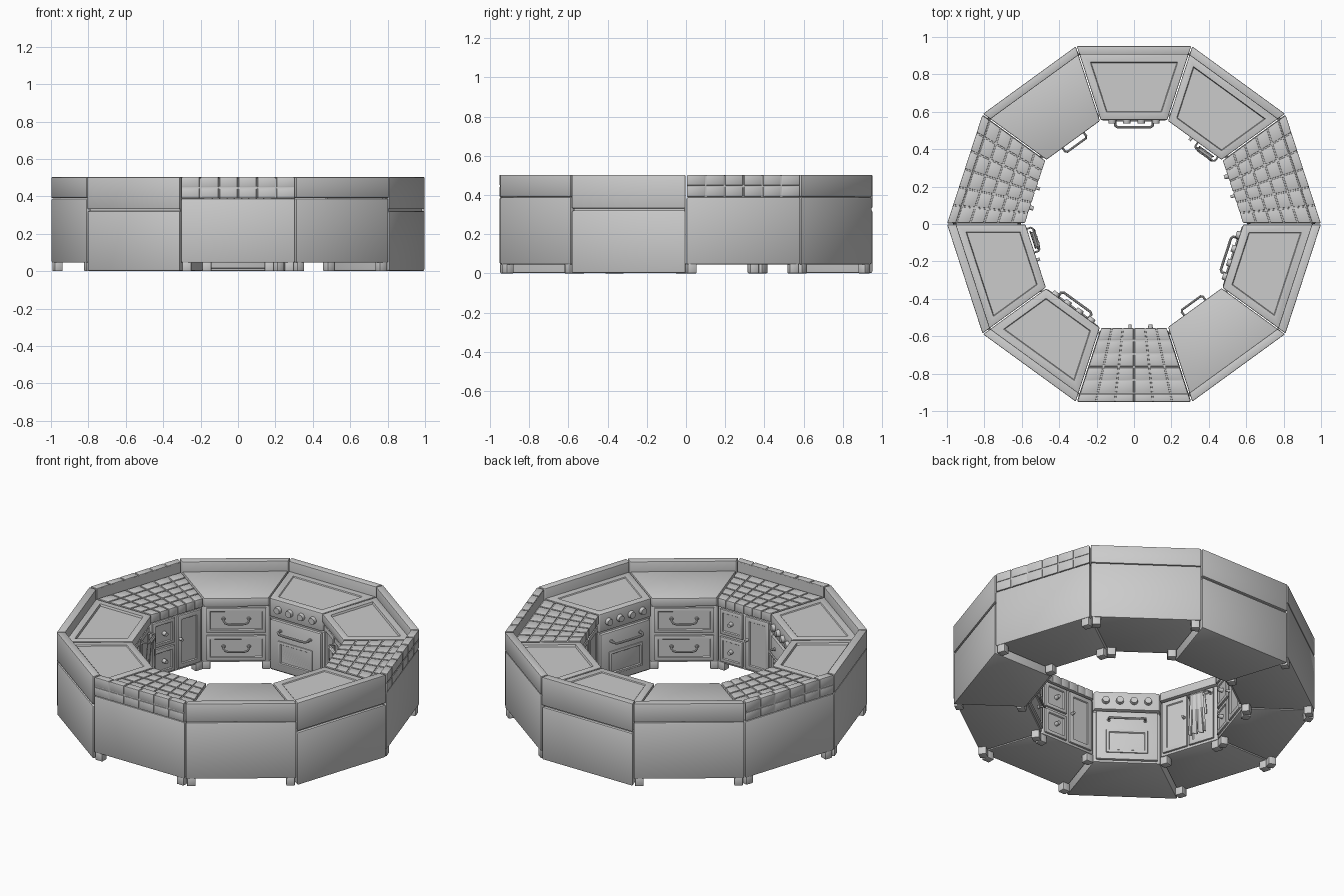
import bpy, bmesh
from math import tan, sin, pi, radians
from mathutils import Vector, Matrix

if "Cube" in bpy.data.objects:
    bpy.data.objects.remove(bpy.data.objects["Cube"])

T = tan(pi / 10)          # half-width of a unit per unit of radius
GAP = 0.003
rot = 0.0                 # rotation of the unit being built


def add(name, bm):
    bmesh.ops.recalc_face_normals(bm, faces=bm.faces)
    me = bpy.data.meshes.new(name)
    bm.to_mesh(me)
    bm.free()
    ob = bpy.data.objects.new(name, me)
    ob.rotation_euler.z = rot
    bpy.context.collection.objects.link(ob)
    return ob


def fill(bm, quad, z0, z1, bevel):
    """Bevelled prism over a quad of (x, y) points."""
    b = [bm.verts.new((x, y, z0)) for x, y in quad]
    t = [bm.verts.new((x, y, z1)) for x, y in quad]
    faces = [bm.faces.new(b[::-1]), bm.faces.new(t)]
    for i in range(4):
        j = (i + 1) % 4
        faces.append(bm.faces.new((b[i], b[j], t[j], t[i])))
    edges = list({e for f in faces for e in f.edges})
    if bevel:
        bmesh.ops.bevel(bm, geom=edges, offset=bevel, segments=2,
                        profile=0.5, affect='EDGES', clamp_overlap=True)


def solid(name, quad, z0, z1, bevel=0.005, face=None, rim=0.02, depth=-0.006):
    """Prism with an optional sunken panel on the face pointing along `face`."""
    bm = bmesh.new()
    fill(bm, quad, z0, z1, bevel)
    if face:
        bm.normal_update()
        f = max(bm.faces, key=lambda f: f.normal.dot(Vector(face)) * f.calc_area())
        bmesh.ops.inset_region(bm, faces=[f], thickness=rim, use_even_offset=True)
        bmesh.ops.inset_region(bm, faces=[f], thickness=0.004, depth=depth, use_even_offset=True)
    return add(name, bm)


def wedge(y0, y1, u0=-1, u1=1, m=0.0):
    """Slice of the ring from y0 to y1, u running -1..1 across the unit."""
    a, b = (y0 + m) * T - GAP, (y1 - m) * T - GAP
    return [(u0 * a + m, y0 + m), (u1 * a - m, y0 + m), (u1 * b - m, y1 - m), (u0 * b + m, y1 - m)]


def rect(x0, x1, y0, y1):
    return [(x0, y0), (x1, y0), (x1, y1), (x0, y1)]


def panel(name, x0, x1, z0, z1, y=0.558, rim=0.016):
    solid(name, rect(x0, x1, y, 0.575), z0, z1, 0.004, (0, -1, 0), rim)


def knob(name, x, z, r, y=0.558, length=0.022):
    bm = bmesh.new()
    m = Matrix.Translation((x, y - length / 2 + 0.002, z)) @ Matrix.Rotation(pi / 2, 4, 'X')
    bmesh.ops.create_cone(bm, cap_ends=True, segments=20, radius1=r, radius2=r * 0.85,
                          depth=length + 0.004, matrix=m)
    add(name, bm)


def handle(name, x, z, w, drop=0.0, y=0.558, out=0.036, r=0.006):
    pts = [(-w, y + 0.005, z), (-w, y - out * .75, z), (-w * .88, y - out, z - drop * .6),
           (-w * .65, y - out, z - drop)]
    pts += [(-a, b, c) for a, b, c in reversed(pts)]
    cu = bpy.data.curves.new(name, 'CURVE')
    cu.dimensions = '3D'
    cu.bevel_depth, cu.bevel_resolution, cu.use_fill_caps = r, 2, True
    sp = cu.splines.new('POLY')
    sp.points.add(len(pts) - 1)
    for p, (a, b, c) in zip(sp.points, pts):
        p.co = (x + a, b, c, 1)
    ob = bpy.data.objects.new(name, cu)
    ob.rotation_euler.z = rot
    bpy.context.collection.objects.link(ob)
    for s in (-1, 1):
        knob(name + "_mount", x + s * w, z, 0.011, y, 0.004)


def cabinet():
    solid("cabinet_body", wedge(0.57, 0.951), 0.045, 0.389, 0.008)
    for y in (0.575, 0.903):
        for s in (-1, 1):
            x = s * (y * T - 0.02)
            solid("cabinet_foot", rect(x - 0.024, x + 0.024, y, y + 0.045), 0, 0.05, 0.005)


def backsplash(z0):
    solid("backsplash", wedge(0.905, 0.951), z0, 0.503, 0.005)


def tile_unit():
    cabinet()
    # grout core with separate tiles on counter and backsplash
    solid("grout_counter", wedge(0.557, 0.91, m=0.003), 0.391, 0.438, 0)
    solid("grout_backsplash", wedge(0.905, 0.951, m=0.003), 0.391, 0.499, 0)
    bm = bmesh.new()
    g, n = 0.0035, 6
    for c in range(n):
        u0, u1 = -1 + 2 * c / n, -1 + 2 * (c + 1) / n
        for r in range(5):
            y0 = 0.553 + r * 0.0704
            fill(bm, wedge(y0, y0 + 0.0704, u0, u1, g), 0.391, 0.443, 0.003)
        for z0, z1 in ((0.391, 0.442), (0.449, 0.503)):
            q = wedge(0.905, 0.951, u0, u1, g)
            q[2], q[3] = (q[2][0], 0.951), (q[3][0], 0.951)
            fill(bm, q, z0, z1, 0.003)
    add("counter_tiles", bm)
    # two small drawers on the left, door on the right
    for z0, z1 in ((0.06, 0.212), (0.228, 0.38)):
        panel("small_drawer", -0.165, -0.012, z0, z1)
        knob("drawer_knob", -0.088, (z0 + z1) / 2, 0.013)
    panel("cabinet_door", 0.008, 0.165, 0.06, 0.38, rim=0.022)
    knob("door_knob", 0.022, 0.24, 0.009)


def drawer_unit():
    cabinet()
    solid("countertop", wedge(0.553, 0.907), 0.391, 0.443, 0.006)
    backsplash(0.391)
    for z0, z1 in ((0.06, 0.212), (0.228, 0.38)):
        panel("wide_drawer", -0.165, 0.165, z0, z1)
        handle("drawer_handle", 0, (z0 + z1) / 2 + 0.01, 0.07, 0.015)


def sink_unit():
    cabinet()
    solid("sink_countertop", wedge(0.553, 0.907), 0.391, 0.443, 0.005, (0, 0, 1), 0.034, -0.012)
    backsplash(0.391)
    for x0, x1 in ((-0.165, -0.006), (0.006, 0.165)):
        panel("sink_door", x0, x1, 0.06, 0.38, rim=0.022)
    knob("door_knob", -0.022, 0.24, 0.009)
    handle("towel_bar", 0.086, 0.345, 0.066, 0, r=0.005)
    # towel folded over the bar, flaring into waves downwards
    bm = bmesh.new()
    path = [(0.544, 0.22), (0.541, 0.28), (0.536, 0.34), (0.524, 0.355), (0.513, 0.34),
            (0.515, 0.28), (0.518, 0.21), (0.521, 0.14), (0.522, 0.1)]
    rows = []
    for y, z in path:
        k = (0.36 - z) / 0.26
        front = y < 0.53
        rows.append([bm.verts.new((0.086 + (i / 20 - 0.5) * (0.08 + 0.035 * k),
                                   y + (0.011 * k * sin(i / 20 * 6 * pi) if front else 0),
                                   z - 0.012 * k * (i / 20))) for i in range(21)])
    for a, b in zip(rows, rows[1:]):
        for i in range(20):
            bm.faces.new((a[i], a[i + 1], b[i + 1], b[i]))
    ob = add("towel", bm)
    ob.modifiers.new("thickness", 'SOLIDIFY').thickness = 0.004


def stove_unit():
    solid("stove_body", wedge(0.57, 0.951), 0.002, 0.322, 0.008)
    solid("stove_core", wedge(0.58, 0.94, m=0.004), 0.31, 0.34, 0)
    solid("stove_top", wedge(0.556, 0.907), 0.332, 0.443, 0.006, (0, 0, 1), 0.036, -0.005)
    backsplash(0.332)
    for i in range(4):
        knob("stove_knob", -0.117 + 0.078 * i, 0.386, 0.022, 0.556, 0.02)
    solid("oven_door", rect(-0.17, 0.17, 0.553, 0.575), 0.015, 0.318, 0.006)
    solid("oven_window", rect(-0.115, 0.115, 0.547, 0.56), 0.055, 0.2, 0.003, (0, -1, 0), 0.012)
    handle("oven_handle", 0, 0.262, 0.1, 0.006, y=0.553, r=0.007)


# ten units around the ring, by direction angle
layout = {18: tile_unit, 54: sink_unit, 90: stove_unit, 126: drawer_unit, 162: tile_unit,
          198: sink_unit, 234: stove_unit, 270: tile_unit, 306: drawer_unit, 342: stove_unit}
for angle, build in layout.items():
    rot = radians(angle - 90)
    build()

# curves to meshes, then smooth shading with sharp edges kept
bpy.ops.object.select_all(action='SELECT')
bpy.context.view_layer.objects.active = bpy.context.scene.objects[0]
bpy.ops.object.convert(target='MESH')
bpy.ops.object.shade_smooth_by_angle(angle=radians(35))
